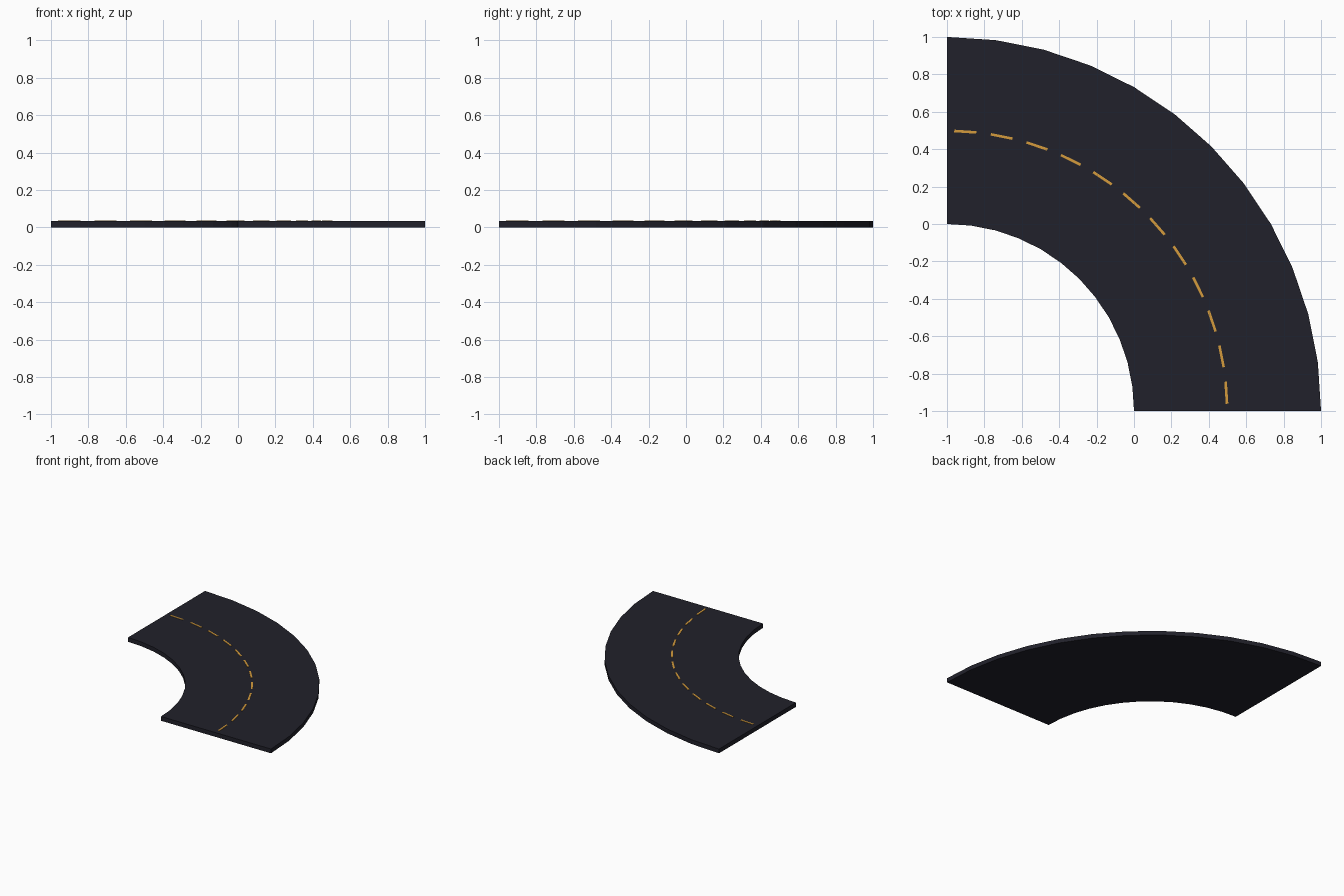
import bpy, math
from math import sin, cos, radians

if "Cube" in bpy.data.objects:
    bpy.data.objects.remove(bpy.data.objects["Cube"])

N = 12                      # facets along the quarter turn
CX = CY = -1.0              # turning centre
R_IN, R_OUT, R_MID = 1.0, 2.0, 1.5
TOP = 0.035


def material(name, rgb):
    m = bpy.data.materials.new(name)
    m.diffuse_color = (*rgb, 1)
    m.use_nodes = True
    m.node_tree.nodes["Principled BSDF"].inputs["Base Color"].default_value = m.diffuse_color
    return m


def mesh_object(name, verts, faces, mat):
    me = bpy.data.meshes.new(name)
    me.from_pydata(verts, [], faces)
    me.materials.append(mat)
    ob = bpy.data.objects.new(name, me)
    bpy.context.collection.objects.link(ob)
    return ob


asphalt = material("dark asphalt", (0.0150, 0.0150, 0.0235))
paint = material("amber paint", (0.66, 0.33, 0.045))

# Road slab: rectangular section swept through a quarter turn
section = [(R_IN, 0), (R_OUT, 0), (R_OUT, TOP), (R_IN, TOP)]
verts, faces = [], []
for i in range(N + 1):
    a = radians(90 * i / N)
    verts += [(CX + r * cos(a), CY + r * sin(a), z) for r, z in section]
for i in range(N):
    for k in range(4):
        p, q = 4 * i + k, 4 * i + (k + 1) % 4
        faces.append((p, p + 4, q + 4, q)[::-1])
faces += [(0, 1, 2, 3), tuple(4 * N + k for k in (3, 2, 1, 0))]
mesh_object("road_slab", verts, faces, asphalt)

# Centre line: one straight thin dash in the middle of each facet
HALF_LEN, HALF_WID = 0.059, 0.007
r_dash = R_MID * cos(radians(45 / N))
box_faces = [(3, 2, 1, 0), (4, 5, 6, 7)] + \
            [(k, (k + 1) % 4, (k + 1) % 4 + 4, k + 4) for k in range(4)]
verts, faces = [], []
for i in range(N):
    a = radians(90 * (i + 0.5) / N)
    base = len(verts)
    for z in (TOP - 0.003, TOP + 0.003):
        for u, v in ((-1, -1), (1, -1), (1, 1), (-1, 1)):
            r, t = r_dash + u * HALF_WID, v * HALF_LEN
            verts.append((CX + r * cos(a) - t * sin(a),
                          CY + r * sin(a) + t * cos(a), z))
    faces += [tuple(base + k for k in f) for f in box_faces]
mesh_object("centre_line_dashes", verts, faces, paint)
